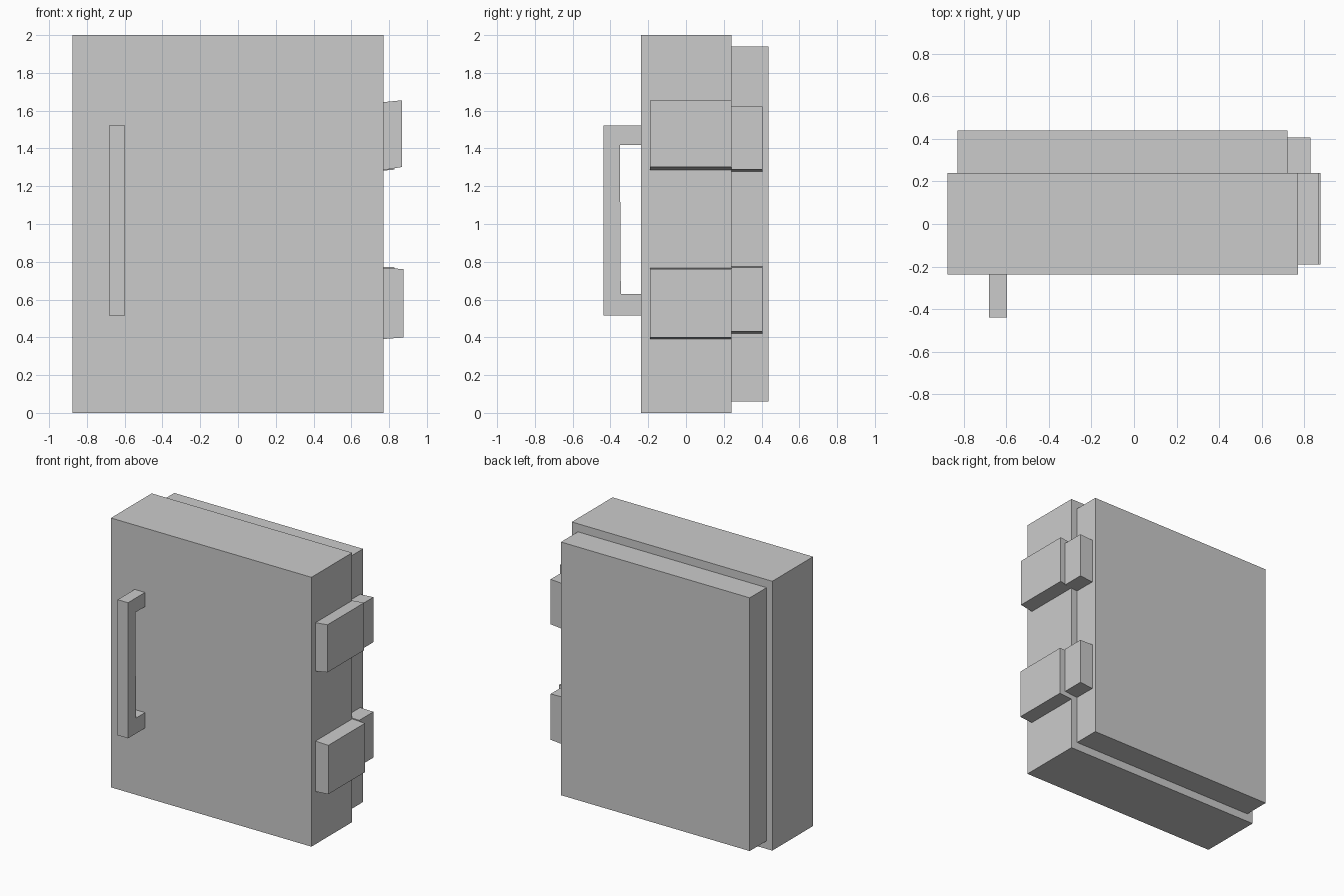
import bpy, bmesh

if "Cube" in bpy.data.objects:
    bpy.data.objects.remove(bpy.data.objects["Cube"])


def prism(name, outline, axis, lo, hi):
    """Extrude a closed outline along x (points are y,z) or y (points are x,z)."""
    bm = bmesh.new()
    place = (lambda p, d: (d, p[0], p[1])) if axis == 'x' else (lambda p, d: (p[0], d, p[1]))
    face = bm.faces.new([bm.verts.new(place(p, lo)) for p in outline])
    new = bmesh.ops.extrude_face_region(bm, geom=[face])['geom']
    offset = (hi - lo, 0, 0) if axis == 'x' else (0, hi - lo, 0)
    bmesh.ops.translate(bm, vec=offset, verts=[v for v in new if isinstance(v, bmesh.types.BMVert)])
    bmesh.ops.recalc_face_normals(bm, faces=bm.faces)
    mesh = bpy.data.meshes.new(name)
    bm.to_mesh(mesh)
    bm.free()
    obj = bpy.data.objects.new(name, mesh)
    bpy.context.collection.objects.link(obj)
    return obj


def rect(x0, x1, z0, z1):
    return [(x0, z0), (x1, z0), (x1, z1), (x0, z1)]


# Thick door slab and the smaller panel behind it
prism("door", rect(-0.877, 0.77, 0, 2), 'y', -0.238, 0.24)
prism("back_panel", rect(-0.83, 0.72, 0.06, 1.94), 'y', 0.24, 0.438)

# C-shaped pull handle
prism("handle", [(-0.238, 0.515), (-0.438, 0.515), (-0.438, 1.522), (-0.238, 1.522),
                 (-0.238, 1.417), (-0.35, 1.417), (-0.345, 0.63), (-0.238, 0.63)],
      'x', -0.682, -0.597)

# Slightly skewed hinge blocks: (inner bottom, outer bottom, outer top, inner top)
hinges = {
    "upper": ((1.285, 1.302, 1.655, 1.645), (1.278, 1.288, 1.622, 1.615), 0.868),
    "lower": ((0.391, 0.399, 0.762, 0.766), (0.421, 0.431, 0.771, 0.774), 0.875),
}
for where, (front, back, outer) in hinges.items():
    for part, z, x0, x1, y0, y1 in (("front", front, 0.77, outer, -0.19, 0.24),
                                    ("back", back, 0.72, 0.828, 0.24, 0.406)):
        outline = [(x0, z[0]), (x1, z[1]), (x1, z[2]), (x0, z[3])]
        prism(f"{where}_hinge_{part}", outline, 'y', y0, y1)
